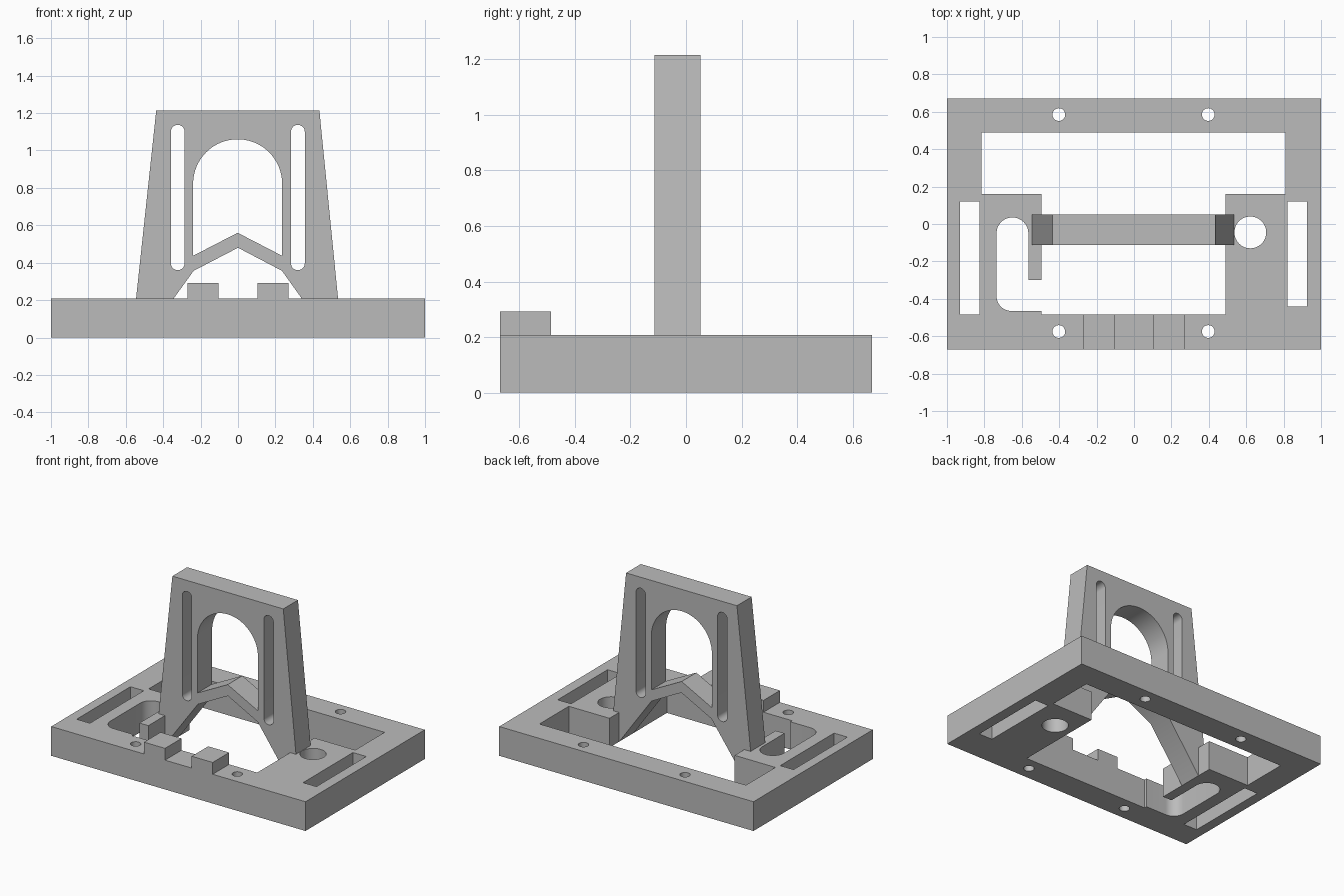
import bpy, bmesh
from math import pi, cos, sin, radians

if "Cube" in bpy.data.objects:
    bpy.data.objects.remove(bpy.data.objects["Cube"])

grey = bpy.data.materials.new("plain grey")
grey.use_nodes = True
grey.diffuse_color = (0.5, 0.5, 0.5, 1)
grey.node_tree.nodes["Principled BSDF"].inputs["Base Color"].default_value = (0.5, 0.5, 0.5, 1)

TOP = 0.208      # top of the base
HALF = 0.67      # half depth of the base


def arc(cx, cy, r, a0, a1, n=24):
    """Points on an arc, angles in degrees."""
    steps = [radians(a0 + (a1 - a0) * i / n) for i in range(n + 1)]
    return [(cx + r * cos(a), cy + r * sin(a)) for a in steps]


def rect(x0, x1, y0, y1):
    return [(x0, y0), (x1, y0), (x1, y1), (x0, y1)]


def prism(name, outline, lo, hi, upright=False):
    """Extrude an outline along z, or along y when upright."""
    place = (lambda u, v, d: (u, d, v)) if upright else (lambda u, v, d: (u, v, d))
    bm = bmesh.new()
    face = bm.faces.new([bm.verts.new(place(u, v, lo)) for u, v in outline])
    out = bmesh.ops.extrude_face_region(bm, geom=[face])
    shift = (0, hi - lo, 0) if upright else (0, 0, hi - lo)
    bmesh.ops.translate(bm, vec=shift,
                        verts=[g for g in out["geom"] if isinstance(g, bmesh.types.BMVert)])
    bmesh.ops.recalc_face_normals(bm, faces=bm.faces)
    mesh = bpy.data.meshes.new(name)
    bm.to_mesh(mesh)
    bm.free()
    mesh.materials.append(grey)
    ob = bpy.data.objects.new(name, mesh)
    bpy.context.collection.objects.link(ob)
    return ob


def cut(ob, outlines, lo, hi, upright=False):
    """Cut through-holes, then drop the cutters."""
    cutters = []
    for outline in outlines:
        c = prism("cutter", outline, lo, hi, upright)
        c.hide_render = True
        mod = ob.modifiers.new("hole", "BOOLEAN")
        mod.operation, mod.solver, mod.object = "DIFFERENCE", "EXACT", c
        cutters.append(c)
    graph = bpy.context.evaluated_depsgraph_get()
    mesh = bpy.data.meshes.new_from_object(ob.evaluated_get(graph))
    ob.modifiers.clear()
    ob.data = mesh
    for c in cutters:
        bpy.data.objects.remove(c)
    bpy.ops.object.select_all(action="DESELECT")
    ob.select_set(True)
    bpy.context.view_layer.objects.active = ob
    bpy.ops.object.shade_smooth_by_angle(angle=radians(30))


# Base plate: stepped central opening joined to a rounded side slot
base = prism("base_plate", rect(-1, 1, -HALF, HALF), 0, TOP)
opening = ([(-0.815, 0.49), (-0.815, 0.16), (-0.495, 0.16), (-0.495, -0.30), (-0.565, -0.30)]
           + arc(-0.65, -0.05, 0.085, 0, 180)
           + arc(-0.655, -0.385, 0.08, 180, 270, 12)
           + [(-0.495, -0.465), (-0.495, -0.485), (0.49, -0.485),
              (0.49, 0.16), (0.81, 0.16), (0.81, 0.49)])
holes = [opening,
         rect(-0.93, -0.825, -0.485, 0.12),
         rect(0.82, 0.925, -0.44, 0.12),
         arc(0.622, -0.045, 0.085, 0, 352.5, 47)]
for x in (-0.402, 0.397):
    for y in (-0.575, 0.585):
        holes.append(arc(x, y, 0.034, 0, 348.75, 31))
cut(base, holes, -0.1, 0.4)

# Locating blocks on the front rail
for name, x in (("right_block", -0.27), ("left_block", 0.105)):
    prism(name, rect(x, x + 0.165, -HALF, -0.485), TOP, 0.292)

# Upright frame whose legs taper down inside the opening
frame = prism("upright_frame",
              [(-0.545, TOP), (-0.495, TOP), (-0.495, 0), (-0.237, 0.357), (0, 0.48),
               (0.235, 0.357), (0.49, 0), (0.49, TOP), (0.535, TOP),
               (0.435, 1.215), (-0.437, 1.215)], -0.113, 0.052, True)
window = arc(-0.002, 0.822, 0.238, 0, 180, 40) + [(-0.24, 0.437), (-0.002, 0.56), (0.236, 0.437)]
slots = [arc(x, 1.1, 0.037, 0, 180, 16) + arc(x, 0.397, 0.037, 180, 360, 16)
         for x in (-0.322, 0.32)]
cut(frame, [window] + slots, -0.3, 0.3, True)
